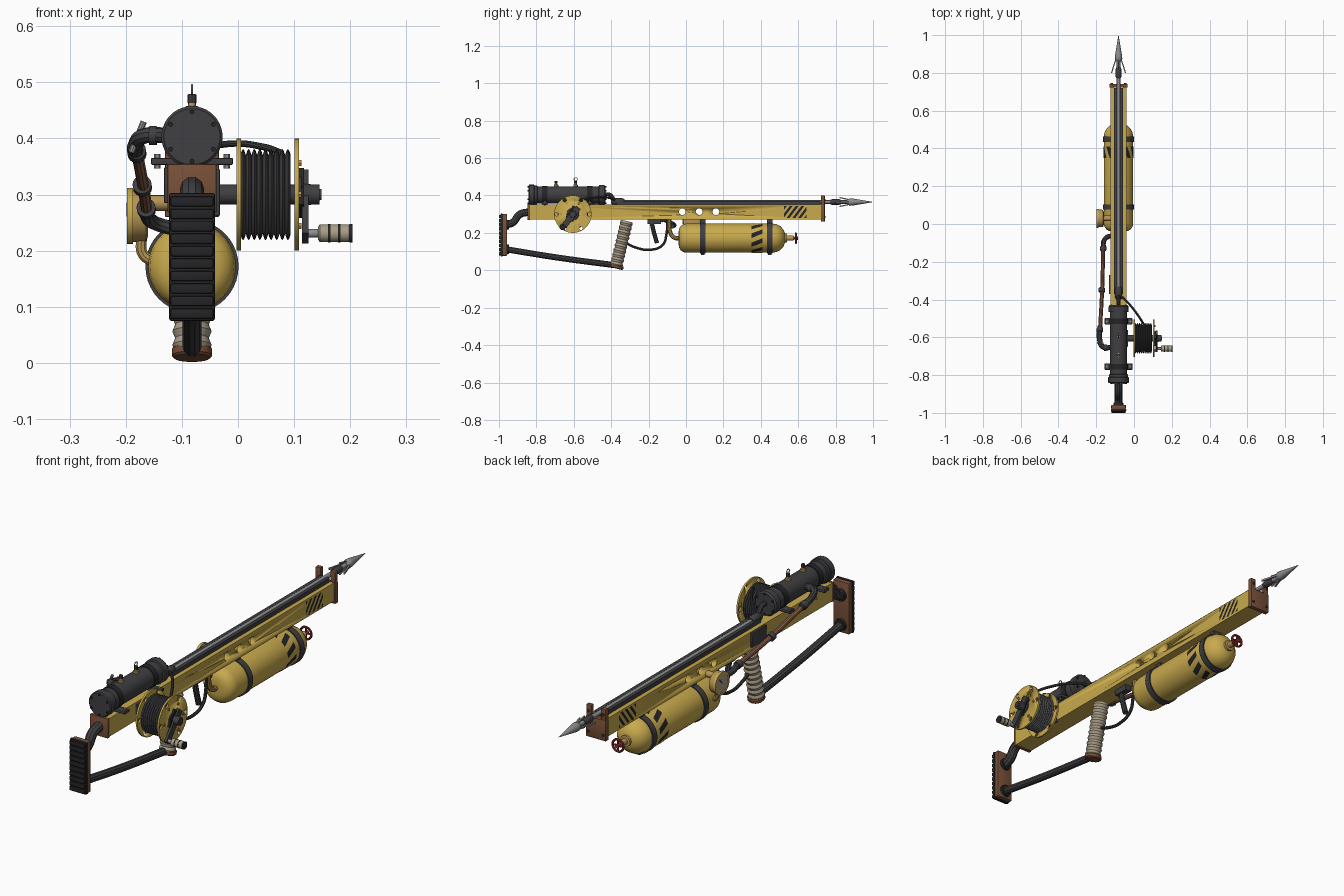
import bpy, bmesh
from math import sin, cos, pi, radians
from mathutils import Vector, Matrix

cube = bpy.data.objects.get("Cube")
if cube:
    bpy.data.objects.remove(cube)


def material(name, *rgb):
    m = bpy.data.materials.new(name)
    m.use_nodes = True
    m.diffuse_color = (*rgb, 1)
    m.node_tree.nodes["Principled BSDF"].inputs["Base Color"].default_value = (*rgb, 1)
    return m


YELLOW = material("yellow paint", .58, .40, .075)
GUN = material("dark gunmetal", .05, .05, .055)
BLACK = material("black rubber", .018, .018, .02)
BROWN = material("brown wood", .19, .08, .04)
BEIGE = material("beige wrap", .40, .34, .24)
STEEL = material("steel", .27, .27, .28)
BRASS = material("brass", .47, .30, .09)
COPPER = material("copper hose", .27, .12, .065)
RED = material("red wheel", .30, .03, .025)
CX = -.082  # weapon centre line


def finish(name, bm, *mats):
    bmesh.ops.recalc_face_normals(bm, faces=bm.faces)
    me = bpy.data.meshes.new(name)
    bm.to_mesh(me)
    bm.free()
    me.shade_smooth()
    me.set_sharp_from_angle(angle=radians(35))
    for m in mats:
        me.materials.append(m)
    ob = bpy.data.objects.new(name, me)
    bpy.context.collection.objects.link(ob)
    return ob


def frame(origin, axis):
    rot = Vector(axis).to_track_quat('Z', 'Y').to_matrix().to_4x4()
    return Matrix.Translation(origin) @ rot


def turn(name, mat, origin, axis, profile, n=32):
    """Lathe (distance, radius) points around an axis."""
    bm = bmesh.new()
    m = frame(origin, axis)
    rings = [[bm.verts.new(m @ Vector((r * cos(2 * pi * i / n), r * sin(2 * pi * i / n), d)))
              for i in range(n)] for d, r in profile]
    for a, b in zip(rings, rings[1:]):
        for i in range(n):
            j = (i + 1) % n
            bm.faces.new((a[i], a[j], b[j], b[i]))
    bm.faces.new(rings[0])
    bm.faces.new(rings[-1])
    return finish(name, bm, mat)


def rod(name, mat, a, b, r, n=24):
    d = Vector(b) - Vector(a)
    return turn(name, mat, a, d, [(0, r), (d.length, r)], n)


def box(name, mat, x, y, z, bevel=0):
    bm = bmesh.new()
    size = Matrix.Diagonal((x[1] - x[0], y[1] - y[0], z[1] - z[0], 1))
    mid = Vector((sum(x) / 2, sum(y) / 2, sum(z) / 2))
    bmesh.ops.create_cube(bm, size=1, matrix=Matrix.Translation(mid) @ size)
    if bevel:
        bmesh.ops.bevel(bm, geom=bm.edges[:], offset=bevel, segments=2, profile=.5, affect='EDGES')
    return finish(name, bm, mat)


def bar(name, mat, a, b, w, h):
    """Box section running between two points."""
    d = Vector(b) - Vector(a)
    bm = bmesh.new()
    bmesh.ops.create_cube(bm, size=1, matrix=frame((Vector(a) + Vector(b)) / 2, d)
                          @ Matrix.Diagonal((w, h, d.length, 1)))
    return finish(name, bm, mat)


def tube(name, mat, pts, r, cyclic=False):
    cu = bpy.data.curves.new(name, 'CURVE')
    cu.dimensions = '3D'
    cu.bevel_depth, cu.bevel_resolution, cu.use_fill_caps = r, 3, True
    sp = cu.splines.new('BEZIER')
    sp.resolution_u = 8
    sp.use_cyclic_u = cyclic
    sp.bezier_points.add(len(pts) - 1)
    for bp, p in zip(sp.bezier_points, pts):
        bp.co = p
        bp.handle_left_type = bp.handle_right_type = 'AUTO'
    tmp = bpy.data.objects.new(name, cu)
    bm = bmesh.new()
    me = tmp.to_mesh()
    bm.from_mesh(me)
    tmp.to_mesh_clear()
    bpy.data.objects.remove(tmp)
    return finish(name, bm, mat)


def circle(c, r, u, v, n=8):
    return [Vector(c) + r * (Vector(u) * cos(2 * pi * i / n) + Vector(v) * sin(2 * pi * i / n))
            for i in range(n)]


X, Y, Z = Vector((1, 0, 0)), Vector((0, 1, 0)), Vector((0, 0, 1))


def drill(ob, spots, r, depth):
    """Cut round holes through an object along x."""
    for p in spots:
        cut = rod("cutter", GUN, Vector(p) - X * depth, Vector(p) + X * depth, r, 20)
        cut.hide_render = True
        mod = ob.modifiers.new("hole", 'BOOLEAN')
        mod.operation, mod.solver, mod.object = 'DIFFERENCE', 'EXACT', cut
        bpy.context.view_layer.objects.active = ob
        bpy.ops.object.modifier_apply(modifier=mod.name)
        bpy.data.objects.remove(cut)


# Main beam with through holes and end fittings
beam = box("beam", YELLOW, (CX - .042, CX + .042), (-.838, .724), (.272, .352))
drill(beam, [(CX, -.02 + .09 * i, .313) for i in range(3)], .018, .1)
box("beam_end_block", BROWN, (CX - .044, CX + .044), (-.848, -.834), (.268, .354), .003)
box("muzzle_plate", BROWN, (CX - .048, CX + .048), (.722, .742), (.26, .35), .002)
for s in (-1, 1):
    xs = sorted((CX + s * .024, CX + s * .048))
    box("muzzle_prong", BROWN, xs, (.722, .742), (.345, .40), .003)
    for z in (.285, .375):
        rod("muzzle_bolt", GUN, (CX + s * .036, .738, z), (CX + s * .036, .747, z), .006, 6)
    # Hazard stripes on the beam side
    bm = bmesh.new()
    sx = CX + s * .0435
    bm.faces.new([bm.verts.new((sx, y, z)) for y, z in
                  ((.525, .28), (.645, .28), (.645, .345), (.525, .345))])
    slope = Vector((0, 1, -.75))
    for i in range(13):
        bmesh.ops.bisect_plane(bm, geom=bm.verts[:] + bm.edges[:] + bm.faces[:],
                               plane_co=(sx, .476 + .0155 * i, .28), plane_no=slope)
    for f in bm.faces:
        c = f.calc_center_median()
        f.material_index = int((c.y - .75 * (c.z - .28) - .476) / .0155) % 2
    finish("beam_stripes", bm, BLACK, YELLOW)

# Rail and harpoon
for s in (-1, 1):
    box("guide_rail", GUN, (CX + s * .016 - .007, CX + s * .016 + .007), (-.37, .72), (.35, .37))
box("rail_bed", BLACK, (CX - .01, CX + .01), (-.37, .72), (.35, .356))
rod("harpoon_shaft", STEEL, (CX, -.38, .365), (CX, .88, .365), .0095, 16)
turn("harpoon_collar", GUN, (CX, .77, .365), Y, [(0, .011), (.01, .015), (.05, .015), (.06, .011)], 16)
turn("harpoon_tip", STEEL, (CX, .86, .365), Y, [(0, .011), (.015, .02), (.03, .019), (.14, .0005)], 12)
for s in (-1, 1):
    bar("harpoon_barb", STEEL, (CX + s * .010, .885, .365), (CX + s * .037, .80, .362), .006, .008)
    bar("harpoon_barb_tall", STEEL, (CX, .885, .365 + s * .010), (CX, .82, .365 + s * .024), .006, .006)
turn("harpoon_tail", GUN, (CX, -.40, .368), Y, [(0, .012), (.01, .018), (.06, .018), (.07, .012)], 16)

# Pressure chamber
turn("chamber", GUN, (CX, -.842, .403), Y,
     [(0, .05), (.004, .0545), (.03, .0545), (.032, .051), (.045, .051), (.047, .046),
      (.375, .046), (.377, .053), (.405, .053), (.412, .047)], 40)
for i in range(6):
    a = pi / 6 + i * pi / 3
    x, z = CX + .044 * cos(a), .403 + .044 * sin(a)
    rod("cap_bolt", BLACK, (x, -.847, z), (x, -.84, z), .0045, 6)
    rod("front_cap_bolt", BLACK, (x, -.432, z), (x, -.425, z), .0045, 6)
for y in (-.755, -.515):
    turn("chamber_clamp", BLACK, (CX, y - .014, .403), Y, [(0, .049), (.028, .049)])
    box("clamp_foot", GUN, (CX - .073, CX + .073), (y - .017, y + .017), (.353, .365), .002)
    for s in (-1, 1):
        rod("clamp_bolt", STEEL, (CX + s * .062, y, .346), (CX + s * .062, y, .372), .006, 6)
tube("chamber_outlet", GUN, [(CX, -.435, .405), (CX, -.41, .405), (CX, -.39, .385), (CX, -.375, .365)], .011)
for y, top in ((-.695, 0), (-.59, .012)):
    turn("relief_valve", BRASS, (CX, y, .445), Z, [(0, .012), (.012, .012), (.013, .007), (.022 + top, .006)], 12)
    rod("valve_stem", GUN, (CX, y, .463), (CX, y, .478), .008, 8)
tube("valve_ring", STEEL, circle((CX, -.59, .486), .009, Y, Z), .002, True)

# Stock and butt
box("butt_plate", BROWN, (CX - .039, CX + .039), (-.980, -.957), (.077, .301), .004)
box("butt_pad", BLACK, (CX - .041, CX + .041), (-.992, -.978), (.075, .303), .004)
for i in range(10):
    z = .079 + .0222 * i
    box("pad_rib", BLACK, (CX - .038, CX + .038), (-1, -.988), (z, z + .018), .003)
tube("stock_neck", GUN, [(CX, -.96, .243), (CX, -.925, .256), (CX, -.89, .298), (CX, -.84, .312)], .021)
tube("stock_lower_tube", GUN, [(CX, -.96, .112), (CX, -.68, .067), (CX, -.37, .026)], .017)
for y, z in ((-.958, .243), (-.958, .112)):
    turn("stock_socket", BLACK, (CX, y, z), Y, [(0, .027), (.012, .025)], 24)

# Grip with wrap ridges
slant = Vector((0, .062, .26))
ridges = [(.012 + .0125 * i, (.030, .035)[i % 2]) for i in range(21)]
turn("grip", BEIGE, (CX, -.377, .008), slant, ridges, 24)
turn("grip_base", BROWN, (CX, -.372, .009), slant, [(0, .032), (.004, .036), (.016, .036), (.02, .032)], 24)

# Trigger group
bar("trigger_mount", GUN, (CX, -.205, .262), (CX, -.135, .262), .03, .03)
tube("trigger", GUN, [(CX, -.185, .262), (CX, -.172, .205), (CX, -.155, .145)], .012)
tube("trigger_guard", GUN, [(CX, -.33, .15), (CX, -.27, .122), (CX, -.19, .110), (CX, -.125, .135),
                            (CX, -.105, .19), (CX, -.10, .272)], .007)

# Tank
turn("tank", YELLOW, (CX, -.04, .172), Y,
     [(0, .03), (.003, .05), (.012, .065), (.026, .075), (.045, .078), (.50, .078),
      (.525, .074), (.545, .063), (.56, .047), (.57, .025)], 48)
for y in (.09, .448):
    turn("tank_band", GUN, (CX, y - .014, .172), Y, [(0, .083), (.028, .083)], 40)
    box("band_hanger", GUN, (CX - .022, CX + .022), (y - .014, y + .014), (.24, .274))
    box("band_clasp", GUN, (CX - .014, CX + .014), (y - .010, y + .010), (.083, .095))
bm = bmesh.new()
rows = [[bm.verts.new((CX + .0795 * cos(a), .35 + .015 * j, .172 + .0795 * sin(a)))
         for a in [2 * pi * (i + j * .5) / 40 for i in range(40)]] for j in range(5)]
for a, b in zip(rows, rows[1:]):
    for i in range(40):
        k = (i + 1) % 40
        bm.faces.new((a[i], a[k], b[k], b[i])).material_index = (i // 2) % 2
finish("tank_stripes", bm, BLACK, YELLOW)
turn("tank_valve", BRASS, (CX, .525, .172), Y, [(0, .024), (.015, .024), (.016, .013), (.05, .013), (.052, .006), (.07, .006)], 16)
tube("handwheel", RED, circle((CX, .588, .172), .026, X, Z), .005, True)
for d in (X, Z):
    rod("wheel_spoke", RED, Vector((CX, .588, .172)) - d * .026, Vector((CX, .588, .172)) + d * .026, .004, 8)
rod("wheel_hub", RED, (CX, .58, .172), (CX, .598, .172), .009, 12)
tube("tank_outlet", BRASS, [(CX, -.03, .17), (CX, -.065, .176), (CX, -.085, .205), (CX, -.09, .272)], .012)

# Gauge
turn("gauge_body", BRASS, (-.16, .03, .262), -X, [(0, .036), (.004, .045), (.028, .047)], 32)
turn("gauge_rim", YELLOW, (-.187, .03, .262), -X, [(0, .05), (.011, .05), (.011, .041), (.008, .041)], 32)
rod("gauge_dial", BEIGE, (-.19, .03, .262), (-.197, .03, .262), .041, 32)
bar("gauge_needle", BLACK, (-.1975, .03, .262), (-.1975, .05, .285), .003, .003)
rod("gauge_mount", BRASS, (-.12, .03, .285), (-.165, .03, .285), .014, 16)
tube("gauge_pipe", BRASS, [(-.172, .03, .225), (-.170, .03, .195), (-.155, .03, .183), (-.13, .03, .18)], .010)

# Hose along the left hand side
tube("hose_front_elbow", GUN, [(CX, -.075, .235), (-.13, -.065, .243), (-.157, -.085, .255), (-.163, -.13, .278)], .013)
tube("hose", COPPER, [(-.163, -.11, .272), (-.168, -.33, .31), (-.180, -.56, .375)], .0105)
tube("hose_rear_elbow", GUN, [(-.180, -.54, .37), (-.182, -.61, .39), (-.165, -.65, .405), (-.12, -.655, .405)], .014)
for a, b in (((-.163, -.12, .273), (-.164, -.14, .277)), ((-.170, -.34, .312), (-.171, -.36, .318)),
             ((-.180, -.55, .372), (-.181, -.57, .379)), ((-.158, -.654, .405), (-.145, -.655, .405))):
    rod("hose_clamp", GUN, a, b, .017, 16)
rod("hose_tap", STEEL, (-.19, -.63, .375), (-.168, -.63, .43), .006, 10)
box("side_latch", GUN, (CX - .05, CX - .04), (-.37, -.27), (.285, .348), .002)

# Line reel
RY, RZ = -.605, .30
hub = Vector((0, RY, RZ))
box("reel_mount", GUN, (-.042, -.032), (-.65, -.56), (.262, .345), .002)
rod("reel_axle", GUN, (-.04, RY, RZ), (.145, RY, RZ), .018)
for x in (-.003, .101):
    flange = turn("reel_flange", YELLOW, hub + X * x, X, [(0, .1), (.008, .1)], 48)
    drill(flange, circle(hub + X * x, .087, Y, Z, 6), .0095, .03)
turn("reel_line", GUN, hub, X, [(.004 + .09 * i / 54, .070 + .011 * abs(sin(pi * i / 6))) for i in range(55)], 40)
for p in circle(hub + X * .107, .065, Y, Z, 6):
    rod("flange_bolt", BRASS, p, p + X * .006, .006, 6)
turn("reel_hub", GUN, hub + X * .107, X, [(0, .034), (.006, .032), (.007, .02), (.025, .018), (.026, .011), (.042, .010)], 20)
bar("crank_arm", GUN, (.12, -.575, .335), (.12, -.665, .222), .011, .03)
bar("crank_counterweight", BLACK, (.113, -.585, .335), (.113, -.625, .27), .010, .046)
rod("crank_pin", STEEL, (.115, -.66, .231), (.15, -.66, .231), .008, 12)
turn("crank_handle", BEIGE, (.143, -.66, .231), X, [(0, .012), (.003, .016), (.055, .016), (.058, .013)], 20)
for x in (.160, .178, .199):
    rod("handle_band", BLACK, (x, -.66, .231), (x + .005, -.66, .231), .0168, 20)
tube("line_lead", GUN, [(.075, -.575, .375), (.045, -.52, .385), (-.02, -.43, .39), (-.06, -.39, .38), (CX, -.375, .368)], .006)
